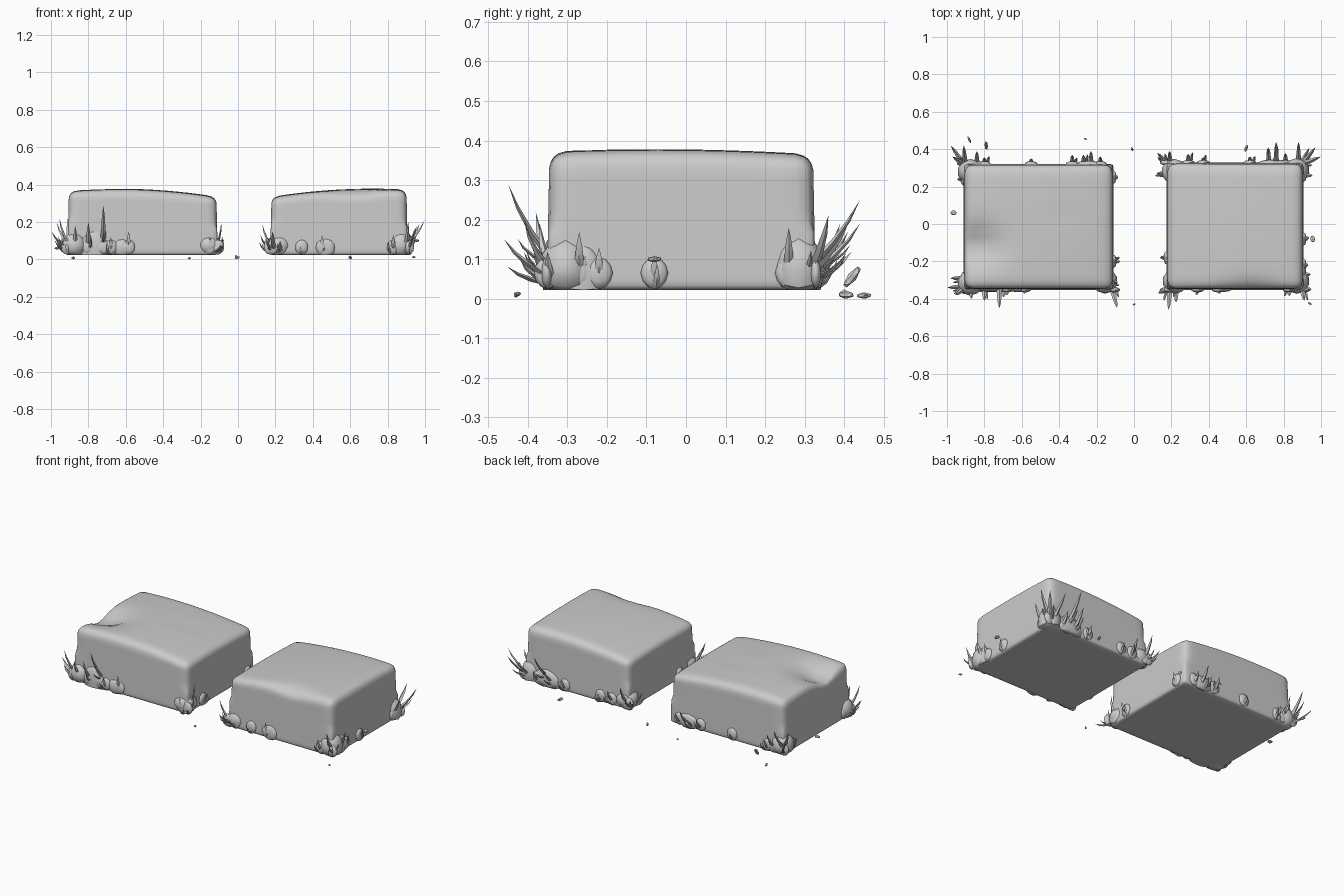
import bpy, bmesh, math, random
from mathutils import Vector, Matrix

random.seed(4)
Z0 = 0.022
# Blocks: x0, x1, y0, y1, crest x, dents (x, y, depth, width x, width y)
BLOCKS = {
    "left_stone": (-0.912, -0.108, -0.352, 0.322, -0.65,
                   [(-0.84, -0.12, 0.06, 0.12, 0.10), (-0.4, 0.05, 0.006, 0.12, 0.02)]),
    "right_stone": (0.172, 0.908, -0.352, 0.328, 0.72,
                    [(0.62, -0.36, 0.028, 0.13, 0.06)]),
}


def finish(bm, name, angle=40):
    bmesh.ops.recalc_face_normals(bm, faces=bm.faces)
    me = bpy.data.meshes.new(name)
    bm.to_mesh(me)
    bm.free()
    ob = bpy.data.objects.new(name, me)
    bpy.context.collection.objects.link(ob)
    bpy.ops.object.select_all(action='DESELECT')
    ob.select_set(True)
    bpy.context.view_layer.objects.active = ob
    bpy.ops.object.shade_smooth_by_angle(angle=math.radians(angle))
    return ob


def stone(name, x0, x1, y0, y1, crest, dents):
    """Rounded box with a gently sloping, dented top."""
    bm = bmesh.new()
    bmesh.ops.create_cube(bm, size=2)
    bmesh.ops.subdivide_edges(bm, edges=bm.edges[:], cuts=17, use_grid_fill=True)
    half = Vector(((x1 - x0) / 2, (y1 - y0) / 2, 0.178))
    mid = Vector(((x0 + x1) / 2, (y0 + y1) / 2, Z0 + 0.178))
    for v in bm.verts:
        p = Vector([math.sin(c * math.pi / 2) * h for c, h in zip(v.co, half)])
        r = 0.045 if p.z > 0 else 0.02
        q = Vector([max(-h + r, min(h - r, c)) for c, h in zip(p, half)])
        d = p - q
        if d.length > 1e-6:
            p = q + d.normalized() * r
        t = (p.z + half.z) / (2 * half.z)
        p.x *= 1.0 - 0.02 * t
        p.y *= 1.0 - 0.02 * t
        p += mid
        drop = 0.15 * (p.x - crest) ** 2 + 0.08 * (p.y + 0.08) ** 2
        for dx, dy, dep, sx, sy in dents:
            drop += dep * math.exp(-((p.x - dx) / sx) ** 2 - ((p.y - dy) / sy) ** 2)
        p.z -= drop * t ** 2
        v.co = p
    finish(bm, name)


def blade(bm, root, tip, w):
    """Curved four-sided blade tapering to a point."""
    out = Vector((tip.x - root.x, tip.y - root.y, 0))
    out = out.normalized() if out.length > 1e-4 else Vector((1, 0, 0))
    side = Vector((-out.y, out.x, 0))
    ctrl = root.lerp(tip, 0.55) + out * 0.014 - Vector((0, 0, 0.015))
    rings = []
    for t in (0, 0.35, 0.7):
        c = root * (1 - t) ** 2 + ctrl * 2 * t * (1 - t) + tip * t * t
        k = w * (1 - 0.75 * t)
        n = (out - Vector((0, 0, 1))).normalized() * 0.6
        rings.append([bm.verts.new(c + o * k) for o in (side, n, -side, -n)])
    end = bm.verts.new(tip)
    bm.faces.new(rings[0])
    for i in range(4):
        j = (i + 1) % 4
        for a, b in zip(rings, rings[1:]):
            bm.faces.new((a[i], a[j], b[j], b[i]))
        bm.faces.new((rings[-1][i], rings[-1][j], end))


def mound(bm, c, s):
    bmesh.ops.create_icosphere(bm, subdivisions=2, radius=1,
                               matrix=Matrix.Translation(c) @ Matrix.Diagonal((*s, 1)))


def tufts(name, box, tips, corners, moss):
    """Blades lean out from the nearest wall over low mossy mounds."""
    x0, x1, y0, y1 = box
    bm = bmesh.new()
    for x, y, z in tips:
        rx, ry = max(x0 + 0.03, min(x1 - 0.03, x)), max(y0 + 0.03, min(y1 - 0.03, y))
        tip = Vector((x, y, z))
        wall = Vector((max(x0, min(x1, x)), max(y0, min(y1, y)), 0))
        root = wall.lerp(Vector((rx, ry, 0)), 0.3)
        root.z = max(0.04, z * 0.35)
        blade(bm, root, tip, 0.016)
        on_x = x < x0 or x > x1
        on_y = y < y0 or y > y1
        mound(bm, Vector((wall.x, wall.y, 0.065)),
              (0.014 if on_x and not on_y else 0.035, 0.014 if on_y else 0.035, 0.04))
        # A short companion blade beside each long one
        jit = Vector((random.uniform(-0.03, 0.03), random.uniform(-0.03, 0.03), 0))
        low = root.lerp(tip, 0.65) + jit
        low.z = 0.05 + z * 0.35
        blade(bm, root + jit * 0.5 - Vector((0, 0, 0.01)), low, 0.011)
    for x, y, h in corners:
        sx, sy = (1 if x > (x0 + x1) / 2 else -1), (1 if y > 0 else -1)
        mound(bm, Vector((x - sx * 0.055, y - sy * 0.055, 0.075)), (0.068, 0.068, h))
    for x, y, sx, sy, h in moss:
        mound(bm, Vector((x, y, 0.06)), (sx, sy, h))
    for v in bm.verts:
        v.co.z = max(v.co.z, Z0)
    finish(bm, name, 50)


for name, spec in BLOCKS.items():
    stone(name, *spec)

tufts("left_grass", BLOCKS["left_stone"][:4], [
    # front left, front right
    (-0.98, -0.29, 0.10), (-0.998, -0.34, 0.15), (-0.955, -0.38, 0.22), (-0.87, -0.40, 0.18),
    (-0.80, -0.41, 0.20), (-0.72, -0.45, 0.29), (-0.68, -0.38, 0.12), (-0.585, -0.37, 0.15),
    (-0.09, -0.45, 0.08), (-0.09, -0.31, 0.20), (-0.15, -0.37, 0.12), (-0.075, -0.20, 0.11),
    # back left, back right
    (-0.98, 0.42, 0.12), (-0.97, 0.36, 0.20), (-0.91, 0.42, 0.22), (-0.84, 0.39, 0.17),
    (-0.80, 0.355, 0.11), (-0.945, 0.24, 0.12), (-0.33, 0.37, 0.12), (-0.27, 0.37, 0.10),
    (-0.23, 0.39, 0.15), (-0.18, 0.36, 0.11), (-0.085, 0.25, 0.12), (-0.55, 0.35, 0.08)],
    [(-0.93, -0.37, 0.075), (-0.93, 0.335, 0.075), (-0.10, -0.36, 0.06)],
    [(-0.77, -0.34, 0.08, 0.025, 0.10), (-0.62, -0.345, 0.05, 0.02, 0.05),
     (-0.24, 0.32, 0.07, 0.018, 0.05)])

tufts("right_grass", BLOCKS["right_stone"][:4], [
    # front left, front right
    (0.185, -0.46, 0.15), (0.225, -0.42, 0.10), (0.13, -0.37, 0.19), (0.14, -0.18, 0.10),
    (0.34, -0.37, 0.06), (0.45, -0.365, 0.13), (0.945, -0.27, 0.17), (0.95, -0.35, 0.12),
    (0.91, -0.41, 0.20), (0.83, -0.385, 0.13), (0.93, -0.08, 0.11), (0.93, -0.22, 0.13),
    # back left, back right
    (0.125, 0.38, 0.12), (0.19, 0.39, 0.19), (0.29, 0.375, 0.14), (0.37, 0.355, 0.09),
    (0.12, 0.27, 0.13), (0.62, 0.36, 0.11), (0.72, 0.41, 0.17), (0.76, 0.44, 0.25),
    (0.81, 0.38, 0.13), (0.88, 0.44, 0.19), (0.97, 0.41, 0.19), (0.998, 0.36, 0.21),
    (0.955, 0.26, 0.18)],
    [(0.925, -0.36, 0.085), (0.925, 0.34, 0.09), (0.16, 0.335, 0.06), (0.165, -0.36, 0.06)],
    [(0.90, -0.26, 0.02, 0.05, 0.08), (0.47, -0.35, 0.05, 0.014, 0.05),
     (0.75, 0.325, 0.09, 0.02, 0.07)])

# Loose chips on the ground: x, y, z, length x, length y, height, turn
bm = bmesh.new()
for x, y, z, a, b, c, rot in [
        (-0.88, 0.45, 0.008, 0.007, 0.022, 0.008, 0.4), (-0.79, 0.42, 0.055, 0.010, 0.035, 0.012, 0.1),
        (-0.26, 0.455, 0.006, 0.010, 0.005, 0.006, -0.5), (-0.01, 0.40, 0.012, 0.007, 0.012, 0.012, 0.3),
        (0.60, 0.405, 0.010, 0.009, 0.022, 0.010, -0.3), (0.955, -0.08, 0.10, 0.014, 0.02, 0.008, 0.2),
        (-0.965, 0.06, 0.06, 0.018, 0.014, 0.008, 0), (0, -0.43, 0.010, 0.009, 0.005, 0.008, 0.4),
        (0.94, -0.425, 0.012, 0.013, 0.006, 0.006, -0.5)]:
    tilt = 0.9 if y == 0.42 else 0
    m = (Matrix.Translation((x, y, z)) @ Matrix.Rotation(rot, 4, 'Z')
         @ Matrix.Rotation(tilt, 4, 'X') @ Matrix.Diagonal((a, b, c, 1)))
    bmesh.ops.create_icosphere(bm, subdivisions=1, radius=1, matrix=m)
finish(bm, "ground_chips", 20)
